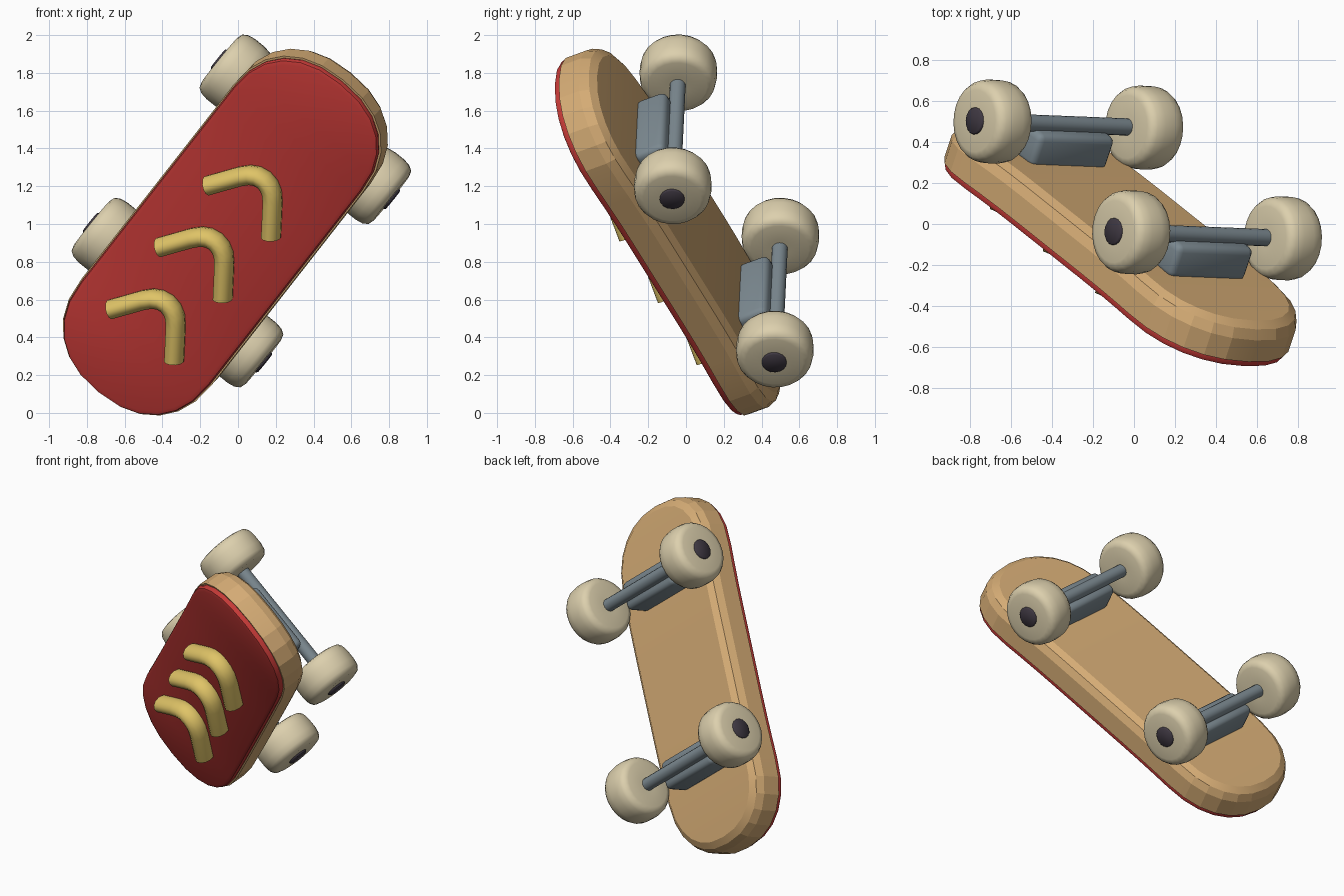
import bpy, bmesh, math
from mathutils import Matrix, Vector

cube = bpy.data.objects.get("Cube")
if cube:
    bpy.data.objects.remove(cube, do_unlink=True)

# Board frame: x across, y towards the nose, z out of the riding face
across = Vector((0.777, -0.031, -0.628)).normalized()
along = Vector((0.545, -0.441, 0.713))
along = (along - across * along.dot(across)).normalized()
out = across.cross(along)
FRAME = Matrix.Translation((0.018, 0.215, 1.069)) @ Matrix((across, along, out)).transposed().to_4x4()

HALF_WIDTH, ARC_CENTRE, KICK_START = 0.445, 0.725, 0.3


def material(name, rgb):
    m = bpy.data.materials.new(name)
    m.use_nodes = True
    m.diffuse_color = (*rgb, 1)
    m.node_tree.nodes["Principled BSDF"].inputs["Base Color"].default_value = (*rgb, 1)
    return m


RED = material("red", (0.56, 0.042, 0.038))
WOOD = material("wood", (0.67, 0.415, 0.18))
CREAM = material("cream", (0.72, 0.63, 0.42))
STEEL = material("steel", (0.2, 0.25, 0.28))
DARK = material("dark", (0.05, 0.04, 0.055))
YELLOW = material("yellow", (0.74, 0.55, 0.135))


def finish(obj, mat, local=Matrix(), smooth=50):
    obj.matrix_world = FRAME @ local
    obj.data.materials.append(mat)
    bpy.ops.object.select_all(action="DESELECT")
    obj.select_set(True)
    bpy.context.view_layer.objects.active = obj
    bpy.ops.object.shade_smooth_by_angle(angle=math.radians(smooth))
    return obj


def mesh_object(name, bm):
    bmesh.ops.recalc_face_normals(bm, faces=bm.faces)
    me = bpy.data.meshes.new(name)
    bm.to_mesh(me)
    bm.free()
    obj = bpy.data.objects.new(name, me)
    bpy.context.collection.objects.link(obj)
    return obj


def half_outline(inset, steps=6):
    """Right half of the rounded board, from tail tip to nose tip."""
    r = HALF_WIDTH - inset
    arc = []
    for i in range(steps + 1):
        a = math.pi / 2 * i / steps
        arc.append((r * max(0, math.cos(a)) ** 0.87, ARC_CENTRE + r * math.sin(a) ** 0.87))
    side = [(r, KICK_START), (r, 0.45), (r, 0.6)] + arc
    return [(x, -y) for x, y in reversed(side)] + side


def slab(name, layers, mat, smooth):
    """Stack outline rings (inset, height, kick) and close both ends with strips."""
    bm = bmesh.new()
    rings = []
    for inset, z, kick in layers:
        half = half_outline(inset)
        pts = half + [(-x, y) for x, y in reversed(half[1:-1])]
        lift = lambda y: kick * (max(0, abs(y) - KICK_START) / 0.85) ** 2
        rings.append([bm.verts.new((x + 0.013, y + 0.01, z + lift(y))) for x, y in pts])
    n, m = len(rings[0]), len(half)
    for a, b in zip(rings, rings[1:]):
        for i in range(n):
            j = (i + 1) % n
            bm.faces.new((a[i], a[j], b[j], b[i]))
    for ring in (rings[0], rings[-1]):
        bm.faces.new((ring[0], ring[1], ring[-1]))
        for i in range(1, m - 2):
            bm.faces.new((ring[i], ring[i + 1], ring[n - i - 1], ring[n - i]))
        bm.faces.new((ring[m - 2], ring[m - 1], ring[m]))
    return finish(mesh_object(name, bm), mat, smooth=smooth)


def lathe(name, profile, mat, local, segments=24):
    """Turn (radius, x) points about the x axis."""
    bm = bmesh.new()
    rings = []
    for r, x in profile:
        angles = [2 * math.pi * k / segments for k in range(segments)]
        rings.append([bm.verts.new((x, r * math.cos(a), r * math.sin(a))) for a in angles])
    for a, b in zip(rings, rings[1:]):
        for i in range(segments):
            j = (i + 1) % segments
            bm.faces.new((a[i], a[j], b[j], b[i]))
    bm.faces.new(rings[0])
    bm.faces.new(rings[-1])
    return finish(mesh_object(name, bm), mat, local)


# Deck and grip
slab("deck", [(0, 0.372, 0.035), (0, 0.245, 0.045), (0.02, 0.197, 0.045), (0.06, 0.172, 0.045)], WOOD, 12)
slab("grip", [(0.012, 0.365, 0.035), (0.008, 0.387, 0.035), (0.015, 0.404, 0.035), (0.035, 0.412, 0.035)], RED, 40)

# Raised chevrons on the grip
for i, apex in enumerate((0.467, 0.005, -0.46)):
    cu = bpy.data.curves.new("chevron", "CURVE")
    cu.dimensions = "3D"
    cu.bevel_depth, cu.bevel_resolution, cu.use_fill_caps = 0.052, 4, True
    sp = cu.splines.new("POLY")
    bend = [(0.217, -0.255), (0.11, -0.09), (0.075, -0.048), (0.04, -0.026), (0, -0.018)]
    pts = [(-x, y) for x, y in bend] + bend[-2::-1]
    sp.points.add(len(pts) - 1)
    for p, (x, y) in zip(sp.points, pts):
        p.co = (x, y, 0, 1)
    tmp = bpy.data.objects.new("chevron_path", cu)
    bpy.context.collection.objects.link(tmp)
    me = bpy.data.meshes.new_from_object(tmp.evaluated_get(bpy.context.evaluated_depsgraph_get()))
    bpy.data.objects.remove(tmp, do_unlink=True)
    obj = bpy.data.objects.new(f"chevron_{i + 1}", me)
    bpy.context.collection.objects.link(obj)
    me.materials.clear()
    finish(obj, YELLOW, Matrix.Translation((0.008, apex, 0.453)) @ Matrix.Diagonal((1, 1, 1.3, 1)))

# Trucks, axles, wheels and hub caps
WHEEL = [(0.06, -0.109), (0.154, -0.109), (0.182, -0.1), (0.198, -0.075), (0.205, -0.03), (0.205, 0.03),
         (0.198, 0.07), (0.181, 0.097), (0.152, 0.106), (0.05, 0.106)]
for end, y in (("front", 0.612), ("rear", -0.612)):
    bm = bmesh.new()
    bmesh.ops.create_cube(bm, size=1)
    bmesh.ops.scale(bm, vec=(0.48, 0.19, 0.18), verts=bm.verts)
    bmesh.ops.bevel(bm, geom=bm.edges[:], offset=0.035, segments=3, profile=0.5, affect="EDGES")
    finish(mesh_object(f"{end}_truck", bm), STEEL, Matrix.Translation((0.005, y + 0.005, 0.11)))
    lathe(f"{end}_axle", [(0.042, -0.45), (0.042, 0.45)], STEEL, Matrix.Translation((0, y, 0)), 16)
    for side, s in (("left", 1), ("right", -1)):
        turn = Matrix.Rotation(0 if s > 0 else math.pi, 4, "Z")
        place = Matrix.Translation((s * 0.478, y, 0)) @ turn
        lathe(f"{end}_{side}_wheel", WHEEL, CREAM, place)
        lathe(f"{end}_{side}_hub", [(0.066, 0.07), (0.066, 0.112), (0.06, 0.118)], DARK, place, 16)
